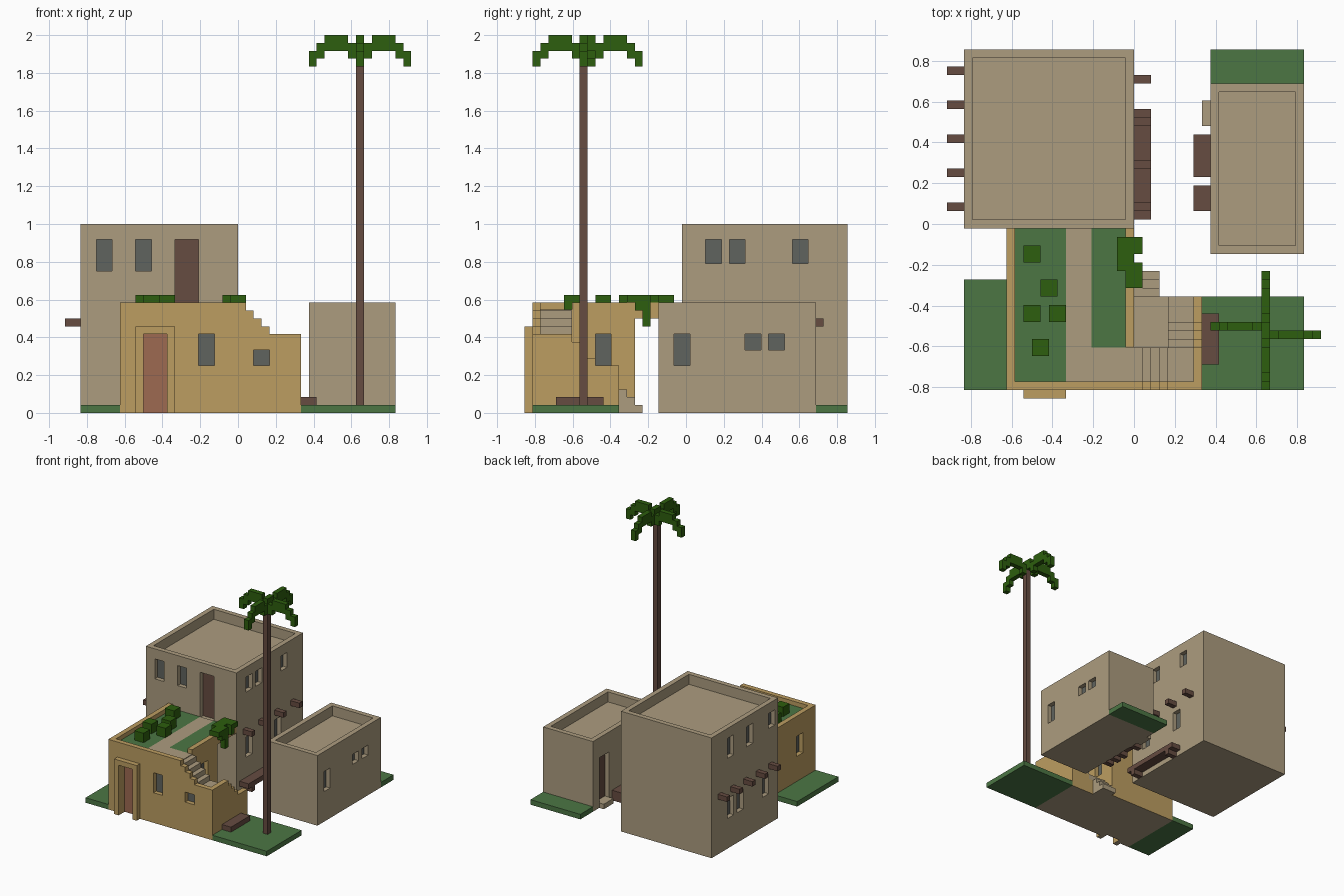
import bpy, bmesh

if "Cube" in bpy.data.objects:
    bpy.data.objects.remove(bpy.data.objects["Cube"])

U = 1 / 24      # one block
T = 0.12        # thickness of painted plates, in blocks


def material(name, rgb):
    m = bpy.data.materials.new(name)
    lin = [((c / 255 + 0.055) / 1.055) ** 2.4 for c in rgb] + [1]
    m.diffuse_color = lin
    m.use_nodes = True
    bsdf = next(n for n in m.node_tree.nodes if n.type == 'BSDF_PRINCIPLED')
    bsdf.inputs["Base Color"].default_value = lin
    return m


SAND = material("sand plaster", (172, 156, 127))
OCHRE = material("ochre plaster", (188, 157, 97))
GRASS = material("grass green", (76, 118, 68))
LEAF = material("leaf green", (45, 94, 14))
WOOD = material("dark wood", (102, 76, 65))
GLASS = material("window grey", (96, 99, 94))
CLAY = material("clay red", (158, 106, 81))


def finish(name, bm, mat):
    bmesh.ops.recalc_face_normals(bm, faces=bm.faces)
    me = bpy.data.meshes.new(name)
    me.materials.append(mat)
    if mat == OCHRE:            # sand-coloured underside on the ground
        me.materials.append(SAND)
        for f in bm.faces:
            if f.normal.z < -0.9 and f.calc_center_median().z < 0.001:
                f.material_index = 1
    bm.to_mesh(me)
    bm.free()
    ob = bpy.data.objects.new(name, me)
    bpy.context.collection.objects.link(ob)
    return ob


def boxes(name, mat, *items):
    """One object of boxes given as x0, x1, y0, y1, z0, z1 in blocks."""
    bm = bmesh.new()
    for x0, x1, y0, y1, z0, z1 in items:
        vs = bmesh.ops.create_cube(bm, size=1)["verts"]
        for v in vs:
            v.co = ((x1 if v.co.x > 0 else x0) * U, (y1 if v.co.y > 0 else y0) * U,
                    (z1 if v.co.z > 0 else z0) * U)
    return finish(name, bm, mat)


def prism(name, mat, axis, profile, a, b):
    """Extrude an outline of (horizontal, z) points along x or y."""
    bm = bmesh.new()
    vs = [bm.verts.new([c * U for c in ((a, p, z) if axis == 'x' else (p, a, z))]) for p, z in profile]
    face = bm.faces.new(vs)
    ext = bmesh.ops.extrude_face_region(bm, geom=[face])["geom"]
    d = (b - a) * U
    bmesh.ops.translate(bm, vec=(d, 0, 0) if axis == 'x' else (0, d, 0),
                        verts=[g for g in ext if isinstance(g, bmesh.types.BMVert)])
    return finish(name, bm, mat)


def cut(ob, items):
    cutter = boxes("cutter", ob.data.materials[0], *items)
    cutter.hide_render = True
    mod = ob.modifiers.new("openings", 'BOOLEAN')
    mod.operation, mod.solver, mod.object = 'DIFFERENCE', 'EXACT', cutter
    bpy.context.view_layer.objects.active = ob
    bpy.ops.object.modifier_apply(modifier=mod.name)
    bpy.data.objects.remove(cutter)


def opening(side, wall, a0, a1, z0, z1, near, far):
    """Box over an opening, from depth near to far measured inward."""
    s = 1 if side[0] == '-' else -1
    d = sorted((wall + s * near, wall + s * far))
    return (*d, a0, a1, z0, z1) if side[1] == 'x' else (a0, a1, *d, z0, z1)


def openings(ob, name, mat, holes):
    """Cut one-block recesses and set a pane at the back of each."""
    cut(ob, [opening(*h, -0.5, 1) for h in holes])
    boxes(name, mat, *[opening(*h, 1 - T, 1) for h in holes])


# Tall house with roof parapet
house = boxes("tall_house", SAND, (-20, 0, -.5, 20.5, 0, 24))
cut(house, [(-19, -1, .5, 19.5, 22, 25)])
openings(house, "tall_house_windows", GLASS,
         [('-y', -.5, a, a + 2, 18, 22) for a in (-18, -13)]
         + [('+x', 0, a, a + 2, 19, 22) for a in (2.5, 5.5, 13.5)]
         + [('+x', 0, a, a + 2, 6, 10) for a in (2.5, 11.5)]
         + [('-x', -20, a, a + 2, z, 22) for a, z in ((13.5, 18), (7.5, 18), (.5, 19))]
         + [('-x', -20, a, a + 2, 6, 10) for a in (13.5, 10.5, 2.5)])
openings(house, "terrace_door", WOOD, [('-y', -.5, -8, -5, 13, 22)])
boxes("roof_beams_right", WOOD, *[(-22, -20, y, y + 1, 11, 12) for y in (1.5, 5.5, 9.5, 13.5, 17.5)])
boxes("roof_beams_left", WOOD, *[(0, 2, y, y + 1, 11, 12) for y in (1.5, 6.5, 11.5, 16.5)])

# Small house
small = boxes("small_house", SAND, (9, 20, -3.5, 16.5, 0, 14))
cut(small, [(10, 19, -2.5, 15.5, 12, 15)])
openings(small, "small_house_windows", GLASS,
         [('+x', 20, -1.5, .5, 6, 10), ('+x', 20, 7.5, 9.5, 8, 10), ('+x', 20, 10.5, 12.5, 8, 10)])
openings(small, "small_house_door", WOOD, [('-x', 9, 11.5, 14.5, 1, 10)])
boxes("small_house_doorstep", SAND, (8, 9, 11.5, 14.5, 0, 1))

# Front building: core, bridge and cut-through outer walls
core = boxes("front_building_core", OCHRE, (-14, 0, -18.5, -6.5, 0, 13))
openings(core, "stair_side_window", GLASS, [('+x', 0, -11.5, -9.5, 6, 10)])
boxes("bridge_floor", OCHRE, (-14, 0, -6.5, -.5, 12, 13))
boxes("terrace_parapet", OCHRE, (-1, 0, -14.5, -.5, 13, 14))
front = prism("front_wall", OCHRE, 'y',
              [(-15, 0), (8, 0), (8, 10), (4, 10), (4, 11), (3, 11), (3, 12), (2, 12),
               (2, 13), (1, 13), (1, 14), (-15, 14)], -19.5, -18.5)
openings(front, "front_wall_windows", GLASS,
         [('-y', -19.5, -5, -3, 6, 10), ('-y', -19.5, 2, 4, 6, 8)])
cut(front, [(-12, -9, -20, -18, -1, 10)])
boxes("front_door", CLAY, (-12, -9, -18.5 - T, -18.5, 0, 10))
boxes("front_door_frame", OCHRE, (-13, -12, -20.5, -19.5, 0, 10),
      (-9, -8, -20.5, -19.5, 0, 10), (-13, -8, -20.5, -19.5, 10, 11))
side = prism("right_wall", OCHRE, 'x',
             [(-18.5, 0), (-6.5, 0), (-6.5, 12), (-.5, 12), (-.5, 14), (-18.5, 14)], -15, -14)
openings(side, "right_wall_window", GLASS, [('-x', -15, -15.5, -13.5, 6, 10)])
prism("stair_wall", OCHRE, 'x',
      [(-18.5, 0), (-8.5, 0), (-8.5, 6), (-11.5, 6), (-11.5, 7), (-12.5, 7), (-12.5, 8),
       (-13.5, 8), (-13.5, 9), (-14.5, 9), (-14.5, 10), (-18.5, 10)], 7, 8)

# Winding staircase: sand treads on ochre supports
steps = [(x, x + 1, -18.5, -14.5, 12 - i) for i, x in enumerate((1, 2, 3))]
steps += [(0, 1, -18.5, -14.5, 13), (4, 7, -18.5, -14.5, 9)]
steps += [(4, 7, y, y + 1, 8 - i) for i, y in enumerate((-14.5, -13.5, -12.5))]
steps += [(4, 7, -11.5, -8.5, 5), (0, 4, -14.5, -8.5, 4)]
boxes("stair_treads", SAND, *[(*s[:4], s[4] - 1, s[4]) for s in steps])
boxes("stair_supports", OCHRE, *[(*s[:4], 0, s[4] - 1) for s in steps])
boxes("stair_foot", SAND, *[(0, 3, -8.5 + i, -7.5 + i, 0, 3 - i) for i in range(3)])

# Terrace surface
boxes("terrace_lawn", GRASS, (-14, -8, -18.5, -.5, 13, 13 + T), (-5, -1, -14.5, -.5, 13, 13 + T))
boxes("terrace_path", SAND, (-8, -5, -18.5, -.5, 13, 13 + T), (-5, 0, -18.5, -14.5, 13, 13 + T))
boxes("terrace_shrubs", LEAF, *[(x, x + 2, y, y + 2, 13, 15) for x, y in
      ((-13, -4.5), (-11, -8.5), (-13, -11.5), (-10, -11.5), (-12, -15.5))])
boxes("hanging_plant", LEAF, (-2, 1, -3.5, -1.5, 14, 15), (-2, 0, -5.5, -3.5, 14, 15),
      (-1, 1, -7.5, -4.5, 14, 15), (0, 1, -6.5, -4.5, 13, 14), (0, 1, -5.5, -4.5, 11, 13),
      (0, 1, -3.5, -2.5, 13, 14), (-2, -1, -5.5, -1.5, 13, 14))

# Lawns on the ground
boxes("ground_lawns", GRASS, (-20, -15, -19.5, -6.5, 0, 1), (8, 20, -19.5, -8.5, 0, 1),
      (9, 20, 16.5, 20.5, 0, 1))

# Benches
boxes("long_bench", WOOD, (0, 2, .5, 13.5, 1, 2), (0, 2, 1.5, 2.5, 0, 1), (0, 2, 11.5, 12.5, 0, 1))
boxes("small_house_benches", WOOD, (7, 9, 5.5, 10.5, 1, 2), (7, 9, 1.5, 4.5, 1, 2),
      *[(7, 9, y, y + 1, 0, 1) for y in (5.5, 9.5, 1.5, 3.5)])
boxes("lawn_bench", WOOD, (8, 10, -16.5, -10.5, 1, 2))

# Palm tree: trunk and four drooping fronds
boxes("palm_trunk", WOOD, (15, 16, -13.5, -12.5, 1, 46))
fronds = [(15, 16, -13.5, -11.5, 46, 48)]
for d, z in enumerate((45, 46, 46, 46, 45, 44)):
    fronds += [(14 - d, 15 - d, -12.5, -11.5, z, z + 2), (16 + d, 17 + d, -13.5, -12.5, z, z + 2),
               (15, 16, -11.5 + d, -10.5 + d, z, z + 2), (15, 16, -14.5 - d, -13.5 - d, z, z + 2)]
boxes("palm_fronds", LEAF, *fronds)
